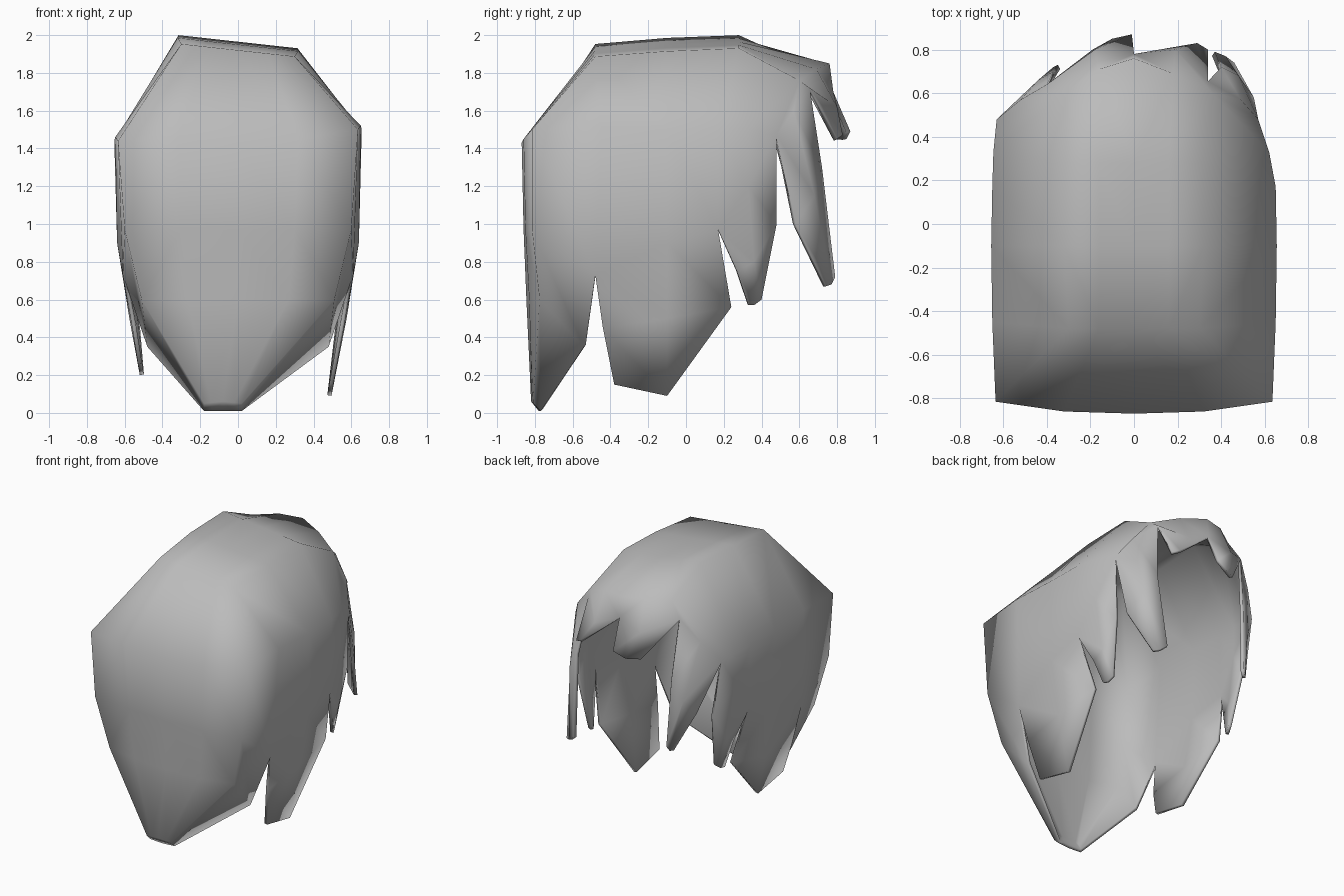
import bpy
import bmesh
from math import radians
from mathutils import Vector

cube = bpy.data.objects.get("Cube")
if cube:
    bpy.data.objects.remove(cube, do_unlink=True)

material = bpy.data.materials.new("hair_grey")
material.use_nodes = True
colour = (0.5, 0.5, 0.5, 1)
material.diffuse_color = colour
material.node_tree.nodes["Principled BSDF"].inputs["Base Color"].default_value = colour

bm = bmesh.new()


def place(point, side):
    """Mirror a point, then add the uneven crown, rim, nape and side tips."""
    x, y, z = point
    x *= side
    if z > 1.87:
        z -= 0.11 * x
    elif 1.49 < z < 1.53 and side < 0:
        z -= 0.06
    elif z < 0.07:
        x -= 0.08
    elif z < 0.2 and side < 0:
        x -= 0.025
        z += 0.11
    return Vector((x, y, z))


def patch(rows, side):
    """Skin neighbouring rows of points; repeated points make a fan."""
    for upper, lower in zip(rows, rows[1:]):
        for i in range(len(upper) - 1):
            corners = []
            for point in (upper[i], lower[i], lower[i + 1], upper[i + 1]):
                if point not in corners:
                    corners.append(point)
            if len(corners) < 3:
                continue
            bm.faces.new([bm.verts.new(place(p, side)) for p in corners])


# Points shared by neighbouring patches on both sides
crown_back = (0.3, -0.48, 1.92)
crown_side = [crown_back, (0.32, -0.1, 1.95), (0.315, 0.28, 1.965)]
back_corner = (0.635, -0.815, 1.5)
back_low = (0.6, -0.815, 0.97)
back_edge = (0.51, -0.775, 0.6)
nape = (0.1, -0.81, 0.05)
nape_tip = (0.1, -0.77, 0.01)
rim = [(0.65, -0.45, 1.52), (0.655, -0.1, 1.5), (0.65, 0.17, 1.5)]
notch_back = (0.61, -0.48, 0.73)
notch_side = (0.64, 0.17, 0.97)
side_root = [notch_back, (0.64, -0.1, 0.9), notch_side]
fringe_middle = (0, 0.76, 1.85)
parting = (0, 0.78, 1.7)

for side in (1, -1):
    # The face opening is uneven, so each side has its own front points
    if side > 0:
        ear_x = 0.62
        ear_front = (0.57, 0.48, 1.47)
        temple = (0.36, 0.6, 1.76)
        notch_fringe = (0.34, 0.655, 1.72)
        fringe_root = [temple, (0.18, 0.69, 1.82), fringe_middle]
        lock_rows = [
            [ear_front, (0.49, 0.57, 1.6), notch_fringe],
            [(0.55, 0.58, 1.0), (0.48, 0.68, 1.15), (0.4, 0.72, 1.3)],
            [(0.46, 0.74, 0.67), (0.42, 0.77, 0.68), (0.37, 0.79, 0.72)],
        ]
        fringe_tip = (0.29, 0.83, 1.47)
        fringe_rows = [
            [notch_fringe, (0.19, 0.8, 1.62), parting],
            [(0.34, 0.8, 1.45), fringe_tip, fringe_tip],
        ]
    else:
        ear_x = 0.645
        ear_front = (0.63, 0.48, 1.43)
        temple = (0.31, 0.61, 1.85)
        notch_fringe = (0.4, 0.64, 1.74)
        fringe_root = [temple, (0.16, 0.71, 1.86), fringe_middle]
        lock_rows = [
            [ear_front, (0.52, 0.57, 1.58), notch_fringe],
            [(0.5, 0.59, 1.05), (0.44, 0.66, 1.15), (0.37, 0.7, 1.3)],
            [(0.39, 0.7, 0.79), (0.37, 0.72, 0.79), (0.35, 0.73, 0.82)],
        ]
        fringe_rows = [
            [notch_fringe, (0.18, 0.8, 1.64), parting],
            [(0.19, 0.8, 1.45), (0.1, 0.85, 1.45), (0.01, 0.87, 1.49)],
        ]
    ear_root = [notch_side, (ear_x, 0.33, 1.2), ear_front]

    # Crown
    crown_rows = [[(0, y, z), (0.16, y, z), (x, y, z)] for x, y, z in crown_side]
    patch(crown_rows + [fringe_root[::-1]], side)
    # Back panel tapering to the nape
    patch([
        crown_rows[0],
        [(0, -0.87, 1.43), (0.32, -0.86, 1.45), back_corner],
        [(0, -0.86, 0.97), (0.3, -0.85, 0.97), back_low],
        [(0, -0.845, 0.6), (0.27, -0.83, 0.6), back_edge],
        [(0, -0.82, 0.06), (0.06, -0.815, 0.055), nape],
        [(0, -0.78, 0.01), (0.06, -0.775, 0.01), nape_tip],
    ], side)
    # Back corner wrapping to the side
    patch([
        [crown_back, crown_back],
        [back_corner, rim[0]],
        [back_low, notch_back],
        [back_edge, (0.48, -0.54, 0.35)],
        [nape, nape_tip],
    ], side)
    # Side panel and wide side lock
    tip = (0.495, -0.1, 0.09)
    patch([
        crown_side,
        rim,
        side_root,
        [(0.56, -0.44, 0.45), (0.575, -0.1, 0.5), (0.55, 0.24, 0.56)],
        [(0.505, -0.38, 0.15), tip, tip],
    ], side)
    # Temple panel and ear lock
    patch([
        [crown_side[-1], temple, temple],
        [rim[-1], (ear_x, 0.33, 1.5), ear_front],
        ear_root,
        [(0.58, 0.27, 0.75), (0.58, 0.36, 0.8), (0.56, 0.48, 1.0)],
        [(0.55, 0.33, 0.57), (0.535, 0.36, 0.57), (0.52, 0.4, 0.6)],
    ], side)
    # Long front lock and fringe lock
    patch([[temple, temple, temple]] + lock_rows, side)
    patch([fringe_root] + fringe_rows, side)

bmesh.ops.remove_doubles(bm, verts=bm.verts, dist=0.001)
bmesh.ops.recalc_face_normals(bm, faces=bm.faces)
highest = max(bm.faces, key=lambda f: f.calc_center_median().z)
if highest.normal.z < 0:
    bmesh.ops.reverse_faces(bm, faces=bm.faces)

bm.verts.index_update()
edge_points = [v.index for v in bm.verts if v.is_boundary]
inner_points = [v.index for v in bm.verts if not v.is_boundary]
mesh = bpy.data.meshes.new("hair_shell")
bm.to_mesh(mesh)
bm.free()
mesh.materials.append(material)
hair = bpy.data.objects.new("hair_shell", mesh)
bpy.context.collection.objects.link(hair)

# Hollow shell, thinner towards the tips, with smooth shading
body = hair.vertex_groups.new(name="body")
body.add(inner_points, 1.0, "REPLACE")
body.add(edge_points, 0.5, "REPLACE")
shell = hair.modifiers.new("thickness", "SOLIDIFY")
shell.thickness = 0.045
shell.offset = -1
shell.vertex_group = body.name
bpy.context.view_layer.objects.active = hair
hair.select_set(True)
bpy.ops.object.shade_smooth_by_angle(angle=radians(100))
